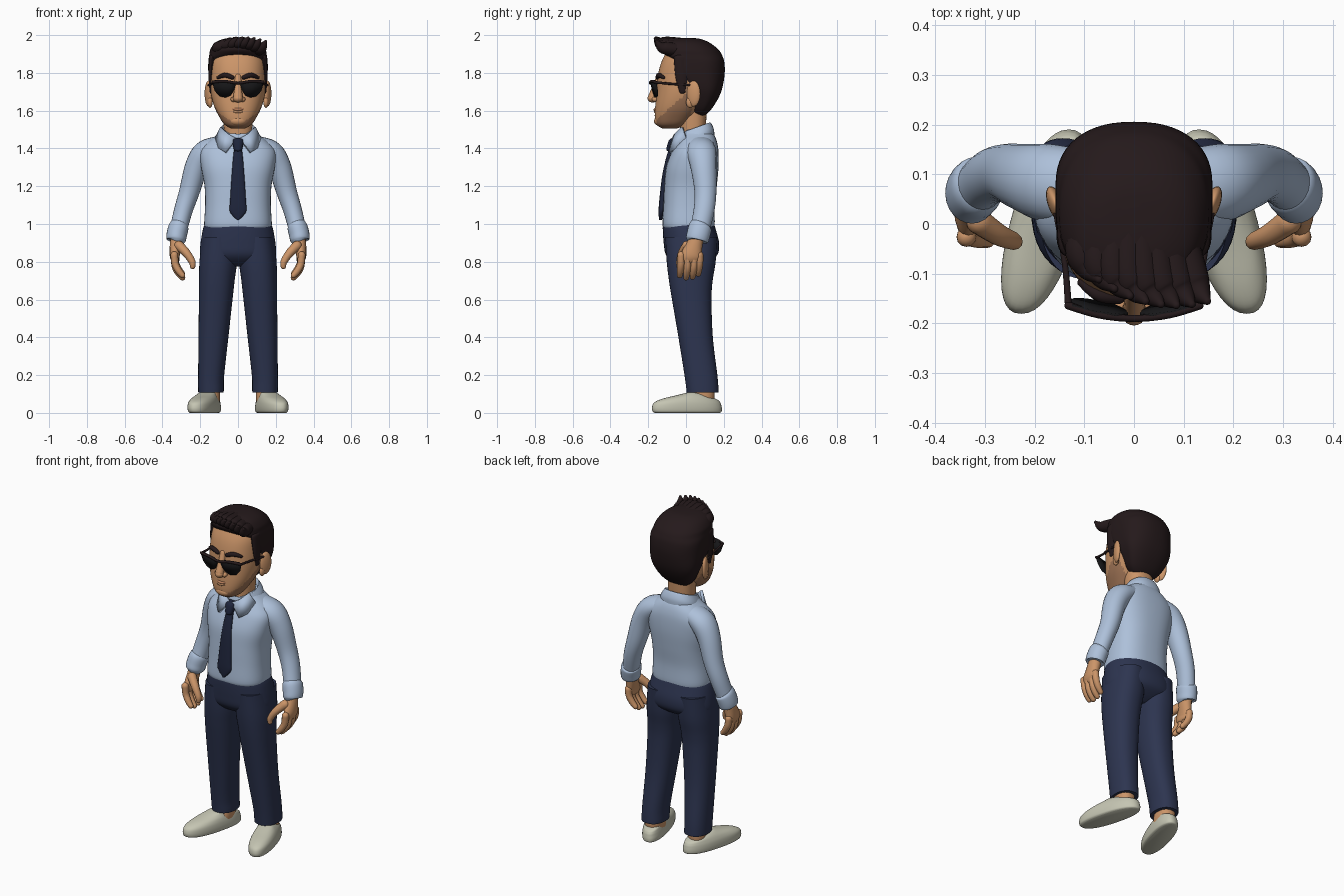
import bpy, bmesh, math
from mathutils import Vector, Matrix

def material(name, col):
    m = bpy.data.materials.new(name)
    m.diffuse_color = (*col, 1)
    return m

SKIN = material("skin", (0.60, 0.30, 0.14))
STUBBLE = material("stubble", (0.36, 0.18, 0.095))
LIP = material("lip", (0.50, 0.22, 0.11))
HAIR = material("hair", (0.018, 0.010, 0.011))
BLACK = material("lens_black", (0.008, 0.008, 0.009))
SHIRT = material("shirt_blue", (0.42, 0.53, 0.70))
NAVY = material("trouser_navy", (0.026, 0.035, 0.080))
TIE = material("tie_navy", (0.013, 0.018, 0.043))
CREAM = material("shoe_cream", (0.56, 0.56, 0.45))

def finish(name, bm, mat, mirror=False):
    bmesh.ops.recalc_face_normals(bm, faces=bm.faces)
    me = bpy.data.meshes.new(name)
    bm.to_mesh(me)
    bm.free()
    me.materials.append(mat)
    ob = bpy.data.objects.new(name, me)
    bpy.context.collection.objects.link(ob)
    if mirror:
        ob.modifiers.new("Mirror", 'MIRROR').use_mirror_merge = False
    return ob

def spline(pts, n=5):
    """Catmull-Rom through tuples of any length."""
    out, last = [], len(pts) - 1
    for i in range(last):
        a, b, c, d = pts[max(i - 1, 0)], pts[i], pts[i + 1], pts[min(i + 2, last)]
        for k in range(n):
            t = k / n
            out.append([0.5 * (2 * q + (r - p) * t + (2 * p - 5 * q + 4 * r - s) * t * t
                        + (3 * q - p - 3 * r + s) * t ** 3) for p, q, r, s in zip(a, b, c, d)])
    return out + [list(pts[-1])]

def skin_rings(bm, rings):
    vs = [[bm.verts.new(p) for p in r] for r in rings]
    n = len(vs[0])
    for a, b in zip(vs, vs[1:]):
        for i in range(n):
            bm.faces.new((a[i], a[(i + 1) % n], b[(i + 1) % n], b[i]))
    bm.faces.new(vs[0])
    bm.faces.new(vs[-1])

def loft(name, rings, mat, mirror=False, seg=40, n=5, power=2.3, warp=None):
    """Horizontal rings: (z, centre x, half width, front y, back y[, front power])."""
    rings = [tuple(r) + (power,) * (6 - len(r)) for r in rings]
    out = []
    for z, cx, rx, yf, yb, nf in spline(rings, n):
        cy, ry, ring = (yf + yb) / 2, (yb - yf) / 2, []
        for i in range(seg):
            c, s = math.cos(i * math.tau / seg), math.sin(i * math.tau / seg)
            e = 2 / (nf if s < 0 else power)
            p = Vector((cx + rx * math.copysign(abs(c) ** e, c), cy + ry * math.copysign(abs(s) ** e, s), z))
            ring.append(warp(p) if warp else p)
        out.append(ring)
    bm = bmesh.new()
    skin_rings(bm, out)
    return finish(name, bm, mat, mirror)

def tube(name, pts, mat, mirror=False, seg=16, rounded=True):
    """Tube along points (x, y, z, radius[, second radius])."""
    path = spline([p if len(p) == 5 else p + (p[3],) for p in pts])
    P = [Vector(p[:3]) for p in path]
    d = (P[-1] - P[0]).normalized()
    ref = Vector((0, 1, 0)) if abs(d.y) < 0.7 else Vector((1, 0, 0))
    rows = []
    for i, p in enumerate(path):
        t = (P[min(i + 1, len(P) - 1)] - P[max(i - 1, 0)]).normalized()
        rows.append((P[i], t, p[3], p[4]))
    if rounded:
        caps = [(math.sin(a), math.cos(a)) for a in (0.4, 0.8, 1.2, 1.5)]
        for end, sgn in ((0, -1), (-1, 1)):
            p, t, ra, rb = rows[end]
            new = [(p + t * sgn * s * min(ra, rb), t, ra * c, rb * c) for s, c in caps]
            rows = new[::-1] + rows if sgn < 0 else rows + new
    out = []
    for p, t, ra, rb in rows:
        a = (ref - t * ref.dot(t)).normalized()
        b = t.cross(a)
        out.append([p + a * ra * math.cos(k * math.tau / seg) + b * rb * math.sin(k * math.tau / seg)
                    for k in range(seg)])
    bm = bmesh.new()
    skin_rings(bm, out)
    return finish(name, bm, mat, mirror)

def ball(name, loc, size, mat, mirror=False, rot_z=0):
    bm = bmesh.new()
    m = Matrix.Translation(loc) @ Matrix.Rotation(rot_z, 4, 'Z') @ Matrix.Diagonal((*size, 1))
    bmesh.ops.create_uvsphere(bm, u_segments=20, v_segments=12, radius=1, matrix=m)
    return finish(name, bm, mat, mirror)

def plate(name, pts, thick, mat):
    bm = bmesh.new()
    f = bm.faces.new([bm.verts.new(p) for p in pts])
    bmesh.ops.triangulate(bm, faces=[f])
    ob = finish(name, bm, mat, True)
    sol = ob.modifiers.new("Solidify", 'SOLIDIFY')
    sol.thickness, sol.offset = thick, 0
    return ob

# Head, with a stubble band along the jaw
head = loft("head", [(1.505, 0, .035, -.125, -.05), (1.525, 0, .07, -.155, 0), (1.56, 0, .095, -.165, .04),
    (1.62, 0, .125, -.163, .09), (1.70, 0, .145, -.155, .14), (1.79, 0, .147, -.148, .16),
    (1.87, 0, .14, -.125, .16), (1.94, 0, .10, -.08, .12), (1.96, 0, .03, -.02, .04)], SKIN, seg=72, n=7)
head.data.materials.append(STUBBLE)
for f in head.data.polygons:
    c = f.center
    if c.z < min(1.70, 1.575 + 0.9 * (c.y + .13)) and c.y < .03:
        f.material_index = 1
loft("neck", [(1.40, 0, .07, -.03, .10), (1.50, 0, .075, -.03, .105), (1.62, 0, .08, -.04, .11)], SKIN)
ball("ear", (.157, .04, 1.69), (.016, .038, .068), SKIN, True, -.35)
ball("ear_lobe", (.148, .022, 1.645), (.014, .022, .03), SKIN, True)
tube("nose_bridge", [(0, -.138, 1.78, .018), (0, -.16, 1.72, .02), (0, -.176, 1.672, .025)], SKIN)
ball("nose_tip", (0, -.177, 1.665), (.026, .027, .022), SKIN)
ball("nostril", (.024, -.163, 1.66), (.015, .018, .014), SKIN, True)
ball("chin", (0, -.143, 1.545), (.045, .026, .025), SKIN)
tube("mouth", [(-.052, -.143, 1.618, .005), (0, -.164, 1.606, .008), (.052, -.143, 1.618, .005)], LIP)
ball("lower_lip", (0, -.158, 1.594), (.03, .012, .008), SKIN)
tube("eyebrow", [(.03, -.15, 1.776, .011), (.07, -.143, 1.788, .013), (.106, -.118, 1.775, .008)], HAIR, True)

# Hair cap, sideburns and swept fringe
loft("hair_cap", [(1.565, 0, .05, .05, .09), (1.60, 0, .095, .035, .128, 4), (1.66, 0, .128, .035, .168, 5),
    (1.72, 0, .149, .01, .192, 5), (1.80, 0, .157, -.045, .205, 6), (1.86, 0, .157, -.06, .202, 5),
    (1.895, 0, .152, -.11, .19, 3), (1.925, 0, .146, -.135, .17), (1.96, 0, .12, -.12, .125),
    (1.98, 0, .075, -.07, .075), (1.985, 0, .02, -.02, .03)], HAIR, seg=56)
tube("sideburn", [(.136, -.02, 1.88, .045, .018), (.143, -.022, 1.78, .034, .013), (.14, -.018, 1.70, .018, .01)], HAIR, True)
for i in range(8):
    x = -.105 + .031 * i
    drop = .035 * (x / .12) ** 2
    front = -.10 - .055 * (1 - ((x - .05) / .16) ** 2)
    tube(f"fringe_tuft_{i}", [(x * .7, .02, 1.945 - drop, .036), (x, front + .055, 1.958 - drop, .034),
         (x + .016, front + .015, 1.962 - drop * .8, .027), (x + .035, front - .008, 1.985 - drop * .6, .008)], HAIR)

# Sunglasses
outline = [(.012, 1.742), (.035, 1.757), (.08, 1.762), (.125, 1.76), (.132, 1.74), (.122, 1.705),
           (.098, 1.678), (.065, 1.67), (.038, 1.682), (.02, 1.71)]
plate("sunglass_lens", [(x, -.188 + 1.4 * x * x + .25 * (1.76 - z), z) for x, z in outline], .01, BLACK)
tube("sunglass_brow_bar", [(-.132, -.164, 1.752, .008), (-.07, -.183, 1.756, .007), (0, -.19, 1.746, .007),
     (.07, -.183, 1.756, .007), (.132, -.164, 1.752, .008)], HAIR)
tube("sunglass_temple", [(.132, -.162, 1.75, .007), (.139, -.08, 1.742, .006), (.156, .02, 1.735, .006)], HAIR, True)

# Shirt: body, sleeves, rolled cuffs and collar
loft("shirt_body", [(.975, 0, .172, -.115, .145), (1.0, 0, .179, -.125, .152), (1.10, 0, .174, -.12, .152),
    (1.2, 0, .177, -.115, .163), (1.3, 0, .195, -.105, .172), (1.38, 0, .20, -.077, .172),
    (1.43, 0, .165, -.05, .165), (1.47, 0, .115, -.03, .15), (1.50, 0, .085, -.01, .125)], SHIRT, seg=48, power=2.5)
tube("sleeve", [(.11, .075, 1.41, .075, .055), (.175, .083, 1.375, .078, .066), (.22, .093, 1.30, .068, .062),
    (.258, .103, 1.17, .058, .054), (.29, .095, 1.07, .055, .049), (.318, .07, .96, .052, .046)], SHIRT, True, 24)
tube("cuff", [(.309, .082, 1.0, .05, .044), (.314, .076, .985, .061, .053), (.324, .066, .945, .062, .054),
    (.328, .058, .915, .059, .051), (.329, .057, .91, .045, .04)], SHIRT, True, 24, False)
loft("collar_band", [(1.43, 0, .115, -.06, .15), (1.465, 0, .112, -.055, .148), (1.50, 0, .095, -.045, .135),
    (1.51, 0, .087, -.04, .125), (1.49, 0, .08, -.034, .115)], SHIRT,
    warp=lambda p: p + Vector((0, 0, .36 * (p.y - .05))))
plate("collar_flap", [(.008, -.068, 1.452), (.05, -.055, 1.475), (.088, -.02, 1.512), (.116, .0, 1.455),
      (.10, -.05, 1.40), (.066, -.085, 1.378)], .016, SHIRT)

# Tie
loft("tie_blade", [(1.02, 0, .004, -.143, -.128), (1.065, 0, .043, -.145, -.115), (1.12, 0, .042, -.142, -.11),
    (1.25, 0, .034, -.127, -.095), (1.34, 0, .027, -.108, -.08), (1.40, 0, .02, -.09, -.06)], TIE)
loft("tie_knot", [(1.385, 0, .016, -.095, -.06), (1.395, 0, .022, -.104, -.06), (1.44, 0, .031, -.092, -.03),
    (1.455, 0, .024, -.075, -.03)], TIE)

# Hands
tube("palm", [(.322, .058, .94, .038, .034), (.328, .045, .89, .043, .033), (.335, .028, .835, .055, .027),
    (.332, .025, .81, .055, .022)], SKIN, True)
for i, y in enumerate((-.026, .008, .042, .072)):
    lift = (.012, 0, .004, .02)[i]
    tube(f"finger_{i}", [(.337, y, .835, .02), (.332, y, .775 + lift, .019), (.314, y - .004, .74 + lift, .018),
         (.294, y - .007, .716 + lift, .015)], SKIN, True, 12)
tube("thumb", [(.312, .005, .885, .026), (.272, -.022, .845, .022), (.243, -.034, .80, .018),
    (.24, -.036, .775, .014)], SKIN, True, 12)

# Trousers
loft("trouser_hips", [(1.0, 0, .176, -.122, .149), (.97, 0, .186, -.123, .158), (.90, 0, .198, -.118, .175),
    (.84, 0, .20, -.108, .168), (.80, 0, .175, -.075, .125), (.775, 0, .08, -.03, .08)], NAVY, seg=48)
loft("trouser_leg", [(.93, .10, .09, -.11, .165), (.80, .105, .099, -.102, .157), (.70, .112, .094, -.09, .141),
    (.6, .118, .089, -.074, .135), (.4, .13, .079, -.04, .142), (.2, .142, .069, -.008, .166),
    (.125, .143, .068, .002, .172), (.108, .143, .067, .004, .172)], NAVY, True)

# Ankles and slip-on shoes turned outwards
loft("ankle", [(.04, .145, .045, .02, .14), (.08, .145, .05, .02, .15), (.13, .145, .05, .03, .15)], SKIN, True)
loft("shoe", [(0, .18, .058, -.165, .178), (.008, .18, .067, -.177, .188), (.03, .18, .07, -.18, .19),
    (.055, .18, .068, -.168, .187), (.075, .179, .062, -.125, .182), (.092, .177, .054, -.055, .168),
    (.106, .172, .046, .0, .12), (.11, .17, .036, .02, .09)], CREAM, True,
    warp=lambda p: p - Vector((.26 * p.y, 0, .16 * max(p.y - .03, 0) * (p.z / .09))))

# Smooth shading with crisp creases
for ob in bpy.data.objects:
    ob.select_set(True)
bpy.context.view_layer.objects.active = head
bpy.ops.object.shade_smooth_by_angle(angle=math.radians(45))
